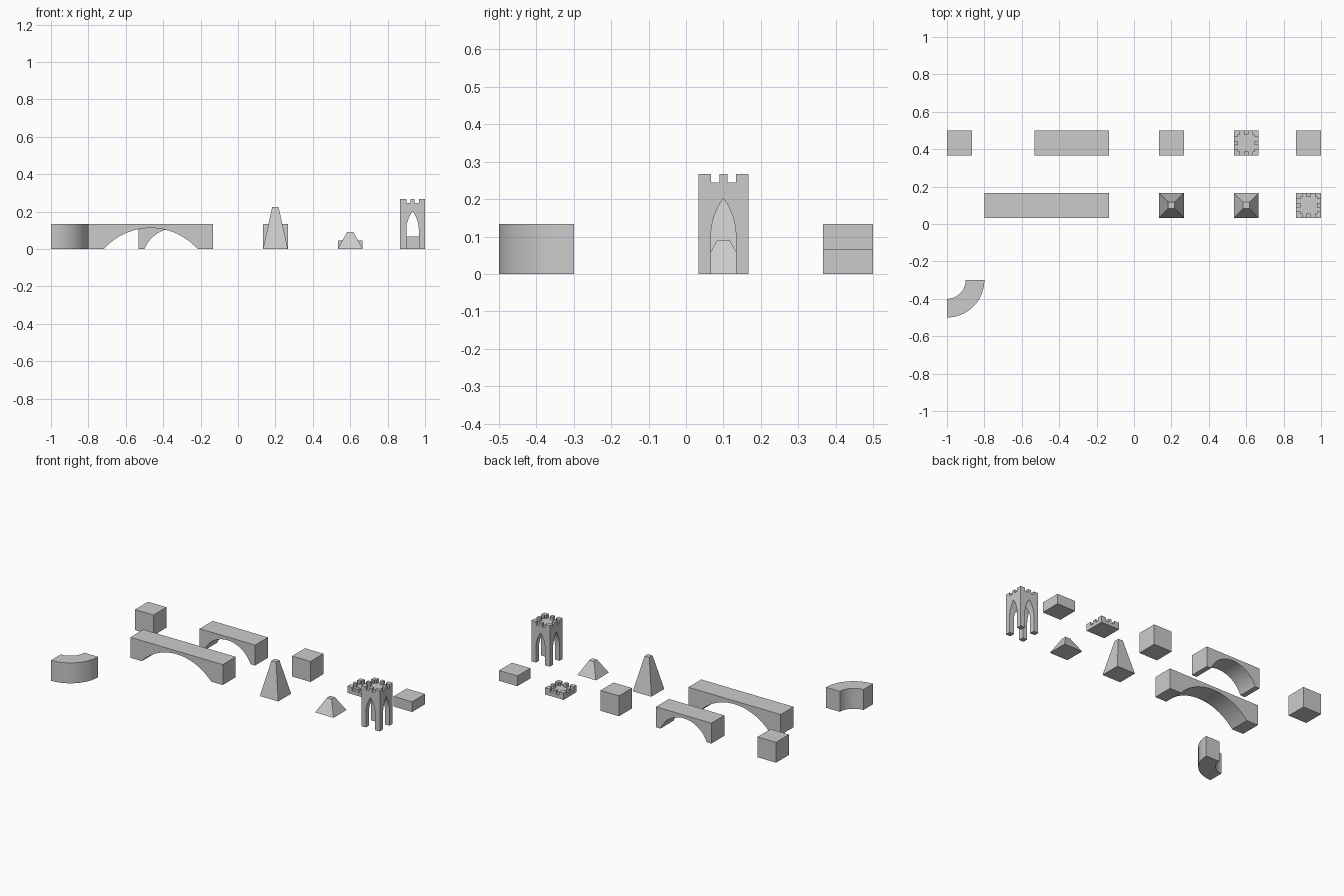
import bpy, bmesh, math
from mathutils import Matrix, Vector

if "Cube" in bpy.data.objects:
    bpy.data.objects.remove(bpy.data.objects["Cube"])

U = 2 / 15          # width of one toy block
N = U / 6           # width and depth of a battlement notch
BACK, MID = 0.4333, 0.1


def finish(name, bm, loc=(0, 0, 0)):
    bmesh.ops.recalc_face_normals(bm, faces=bm.faces)
    me = bpy.data.meshes.new(name)
    bm.to_mesh(me)
    bm.free()
    ob = bpy.data.objects.new(name, me)
    ob.location = loc
    bpy.context.collection.objects.link(ob)
    bpy.context.view_layer.update()
    return ob


def prism(name, pts, vec, loc=(0, 0, 0), turn=0):
    """Extrude a closed profile along a vector."""
    bm = bmesh.new()
    face = bm.faces.new([bm.verts.new(p) for p in pts])
    new = bmesh.ops.extrude_face_region(bm, geom=[face])["geom"]
    moved = [g for g in new if isinstance(g, bmesh.types.BMVert)]
    bmesh.ops.translate(bm, vec=vec, verts=moved)
    bmesh.ops.rotate(bm, cent=(0, 0, 0), verts=bm.verts,
                     matrix=Matrix.Rotation(turn, 3, 'Z'))
    return finish(name, bm, loc)


def frustum(name, loc, base, height, top=None):
    """Square block, optionally tapered, standing at loc."""
    bm = bmesh.new()
    bmesh.ops.create_cube(bm, size=1)
    for v in bm.verts:
        w = top if top and v.co.z > 0 else base
        v.co = Vector((v.co.x * 2 * w[0] / 2, v.co.y * w[1], (v.co.z + 0.5) * height))
    return finish(name, bm, loc)


def cut(ob, cutter):
    mod = ob.modifiers.new("cut", 'BOOLEAN')
    mod.operation, mod.solver, mod.object = 'DIFFERENCE', 'EXACT', cutter
    bpy.context.view_layer.objects.active = ob
    bpy.ops.object.modifier_apply(modifier=mod.name)
    bpy.data.objects.remove(cutter)


def smooth(ob):
    bpy.ops.object.select_all(action='DESELECT')
    ob.select_set(True)
    bpy.context.view_layer.objects.active = ob
    bpy.ops.object.shade_smooth_by_angle(angle=math.radians(30))


def bridge(name, x, y, half, span, rise=0.112, n=24):
    """Slab with a circular-segment arch cut out of its underside."""
    r = (span ** 2 + rise ** 2) / (2 * rise)
    a = math.asin(span / r)
    arc = [(r * math.sin(a - 2 * a * i / n), -U / 2,
            r * math.cos(a - 2 * a * i / n) - (r - rise)) for i in range(n + 1)]
    box = [(-half, -U / 2, 0), (-half, -U / 2, U), (half, -U / 2, U), (half, -U / 2, 0)]
    smooth(prism(name, box + arc, (0, U, 0), (x, y, 0)))


def battlements(ob, x, y, top):
    """Hollow the top and notch the rim, leaving three merlons per side."""
    z = top - N
    cut(ob, frustum("recess_cutter", (x, y, z), (4 * N, 4 * N), 2 * N))
    for s in (-N, N):
        cut(ob, frustum("notch_cutter", (x + s, y, z), (N, 2 * U), 2 * N))
        cut(ob, frustum("notch_cutter", (x, y + s, z), (2 * U, N), 2 * N))


# Plain blocks
frustum("cube_block_left", (-1 + U / 2, BACK, 0), (U, U), U)
frustum("cube_block_middle", (0.2, BACK, 0), (U, U), U)
frustum("half_block", (1 - U / 2, BACK, 0), (U, U), U / 2)

# Arched bridges
bridge("short_bridge", -0.3333, BACK, 0.2, 0.1667)
bridge("long_bridge", -0.4667, MID, 0.3333, 0.25)

# Roof pieces
frustum("tall_roof", (0.2, MID, 0), (U, U), 0.224, (0.034, 0.034))
frustum("low_roof", (0.6, MID, 0), (U, U), 0.09, (0.034, 0.034))

# Battlement cap
cap = frustum("battlement_cap", (0.6, BACK, 0), (U, U), 2 * N)
battlements(cap, 0.6, BACK, 2 * N)

# Tower with pointed arches through both directions
tx = 1 - U / 2
tower = frustum("arched_tower", (tx, MID, 0), (U, U), 2 * U)
h, spring, rise, n = U / 4, 0.1, 0.102, 12
R = (rise ** 2 + h ** 2) / (2 * h)
end = math.asin(rise / R)
side = [(h - R + R * math.cos(end * i / n), -U, spring + R * math.sin(end * i / n))
        for i in range(n)]
arch = ([(h, -U, -0.05)] + side + [(0, -U, spring + rise)]
        + [(-x, y, z) for x, y, z in reversed(side)] + [(-h, -U, -0.05)])
for turn in (0, math.pi / 2):
    cut(tower, prism("arch_cutter", arch, (0, 2 * U, 0), (tx, MID, 0), turn))
battlements(tower, tx, MID, 2 * U)
smooth(tower)

# Quarter-ring wall
steps = [-math.pi / 2 * i / 20 for i in range(21)]
ring = ([(0.2 * math.cos(a), 0.2 * math.sin(a), 0) for a in steps]
        + [(0.1 * math.cos(a), 0.1 * math.sin(a), 0) for a in reversed(steps)])
smooth(prism("curved_wall", ring, (0, 0, U), (-1, -0.3, 0)))
